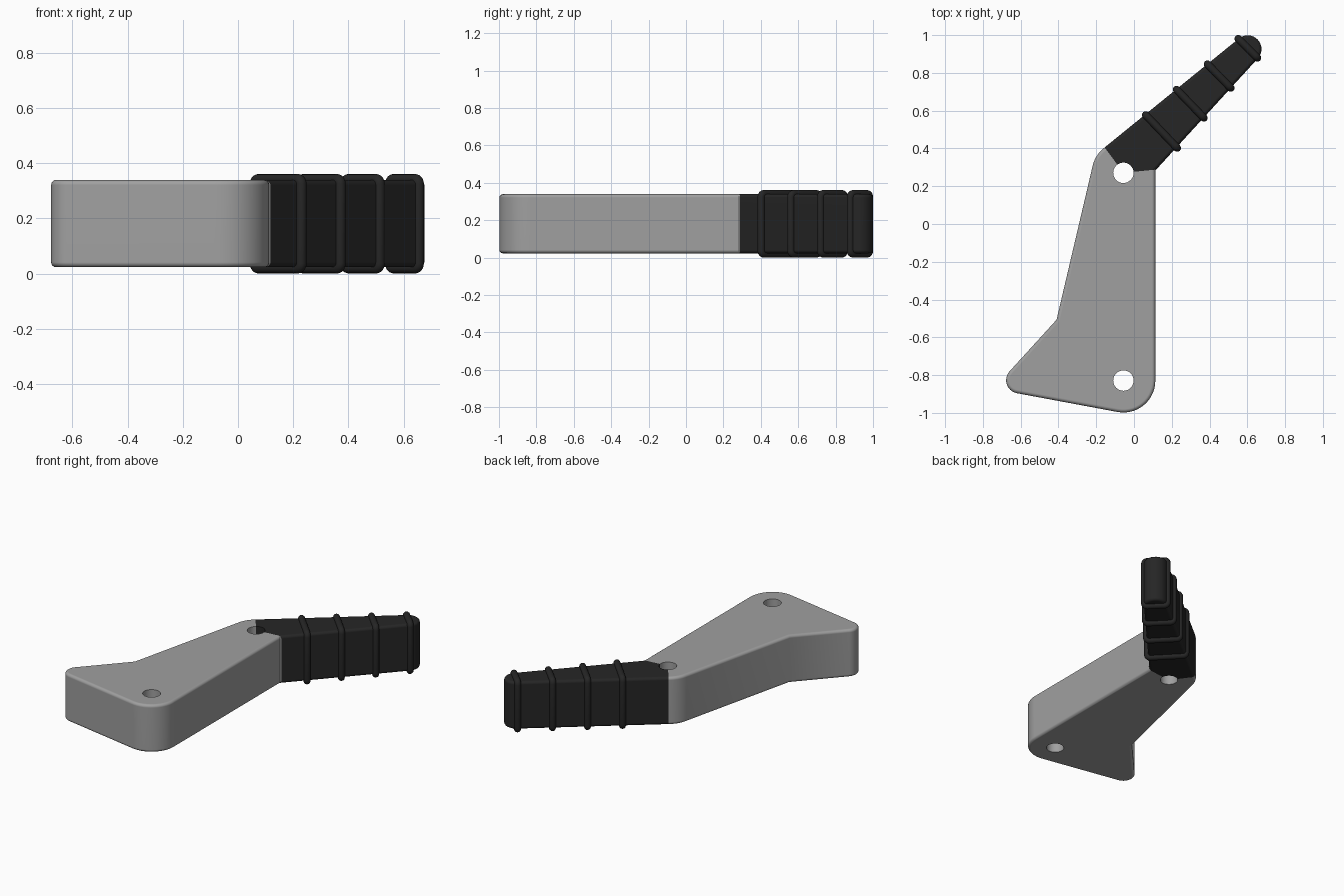
import bpy, bmesh
from math import sin, cos, radians
from mathutils import Vector

if "Cube" in bpy.data.objects:
    bpy.data.objects.remove(bpy.data.objects["Cube"])

Z0, Z1 = 0.023, 0.339
HOLES = [(-0.056, -0.829), (-0.056, 0.271)]


def material(name, v):
    m = bpy.data.materials.new(name)
    m.diffuse_color = (v, v, v, 1)
    m.use_nodes = True
    m.node_tree.nodes["Principled BSDF"].inputs["Base Color"].default_value = m.diffuse_color
    return m


rubber = material("black_rubber", 0.019)
metal = material("grey_metal", 0.35)


def arc(c, r, a0, a1, n):
    return [(c[0] + r * cos(radians(a0 + (a1 - a0) * i / n)),
             c[1] + r * sin(radians(a0 + (a1 - a0) * i / n))) for i in range(n + 1)]


def prism(name, pts, z0, z1, bevel=0, mat=None):
    bm = bmesh.new()
    base = bm.faces.new([bm.verts.new((x, y, z0)) for x, y in pts])
    top = bmesh.ops.extrude_face_region(bm, geom=[base], use_keep_orig=True)["geom"]
    bmesh.ops.translate(bm, vec=(0, 0, z1 - z0),
                        verts=[v for v in top if isinstance(v, bmesh.types.BMVert)])
    bmesh.ops.recalc_face_normals(bm, faces=bm.faces)
    if bevel:
        rims = [e for e in bm.edges if abs(e.verts[0].co.z - e.verts[1].co.z) < 1e-5]
        bmesh.ops.bevel(bm, geom=rims, offset=bevel, segments=4, profile=0.5, affect='EDGES')
    me = bpy.data.meshes.new(name)
    bm.to_mesh(me)
    bm.free()
    if mat:
        me.materials.append(mat)
    ob = bpy.data.objects.new(name, me)
    bpy.context.collection.objects.link(ob)
    return ob


def activate(ob):
    bpy.ops.object.select_all(action='DESELECT')
    ob.select_set(True)
    bpy.context.view_layer.objects.active = ob


def boolean(ob, cutter, op):
    activate(ob)
    m = ob.modifiers.new("cut", 'BOOLEAN')
    m.operation, m.object, m.solver = op, cutter, 'EXACT'
    bpy.ops.object.modifier_apply(modifier=m.name)


# Outline of the whole lever, counter-clockwise
outline = (arc(HOLES[0], 0.169, -101, 0, 14)
           + [(0.113, 0.283)]
           + arc((0.602, 0.926), 0.073, -42, 129, 16)
           + arc(HOLES[1], 0.167, 128, 167, 7)
           + [(-0.41, -0.507)]
           + arc((-0.607, -0.827), 0.07, 137, 259, 12))
body = prism("lever_body", outline, Z0, Z1, 0.018, metal)
grip = prism("grip_sleeve", outline, Z0, Z1, 0.018, rubber)

# Split into metal body and rubber grip along a V through the upper hole
hx, hy = HOLES[1]
wedge = prism("split_cutter", [(hx, hy), (hx + 1.2, hy + 0.12), (1.3, 1.4),
                               (hx + 1.5 * cos(radians(126.5)), hy + 1.5 * sin(radians(126.5)))],
              -0.5, 1, 0, metal)
boolean(body, wedge, 'DIFFERENCE')
boolean(grip, wedge, 'INTERSECT')

# Pivot holes
cutters = [wedge]
for c in HOLES:
    drill = prism("hole_cutter", arc(c, 0.054, 0, 348.75, 31), -0.5, 1, 0, metal)
    cutters.append(drill)
    boolean(body, drill, 'DIFFERENCE')
    if c == HOLES[1]:
        boolean(grip, drill, 'DIFFERENCE')
for c in cutters:
    bpy.data.objects.remove(c)

# Raised ribs: round tubes wrapped round the grip
R = 0.02
corner = 0.018
for i in range(4):
    t = i / 3
    a = Vector((0.062, 0.577)).lerp(Vector((0.552, 0.981)), t)
    b = Vector((0.229, 0.402)).lerp(Vector((0.654, 0.879)), t)
    d, length = (b - a).normalized(), (b - a).length
    lo, hi = R, 0.361 - R
    path = (arc((length - corner, lo + corner), corner, -90, 0, 5)
            + arc((length - corner, hi - corner), corner, 0, 90, 5)
            + arc((corner, hi - corner), corner, 90, 180, 5)
            + arc((corner, lo + corner), corner, 180, 270, 5))
    cu = bpy.data.curves.new(f"grip_rib_{i + 1}", 'CURVE')
    cu.dimensions = '3D'
    cu.bevel_depth = R
    cu.bevel_resolution = 4
    sp = cu.splines.new('POLY')
    sp.points.add(len(path) - 1)
    for p, (s, z) in zip(sp.points, path):
        p.co = (a.x + d.x * s, a.y + d.y * s, z, 1)
    sp.use_cyclic_u = True
    rib = bpy.data.objects.new(cu.name, cu)
    bpy.context.collection.objects.link(rib)
    activate(rib)
    bpy.ops.object.convert(target='MESH')
    rib = bpy.context.object
    rib.data.materials.clear()
    rib.data.materials.append(rubber)
    bpy.ops.object.shade_smooth_by_angle(angle=radians(60))

# Shading: smooth rims while the large faces stay flat
for ob in (body, grip):
    activate(ob)
    bpy.ops.object.shade_smooth_by_angle(angle=radians(30))
    wn = ob.modifiers.new("flat_faces", 'WEIGHTED_NORMAL')
    wn.keep_sharp = True
